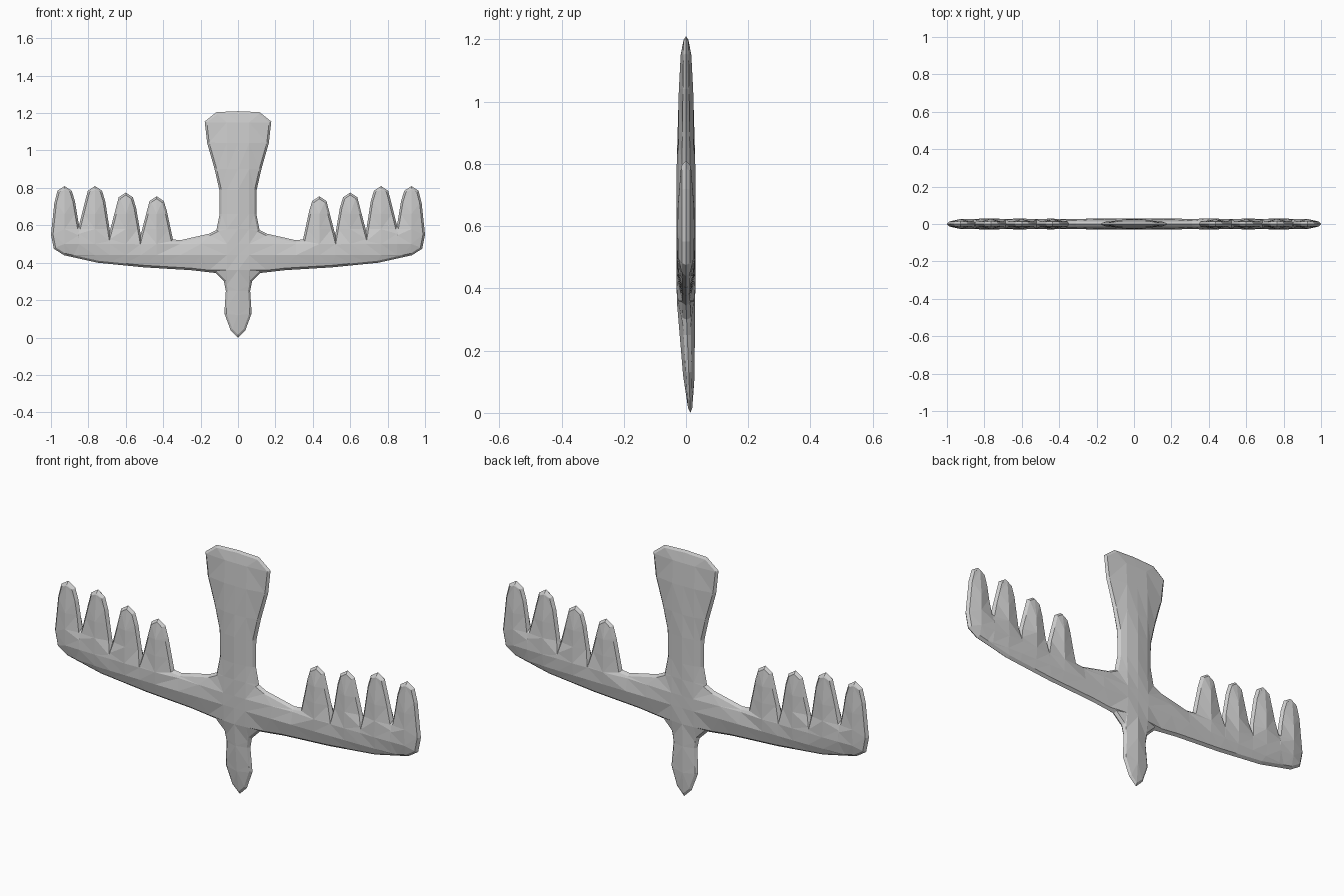
import bpy, bmesh
from mathutils import Vector, geometry

cube = bpy.data.objects.get("Cube")
if cube:
    bpy.data.objects.remove(cube, do_unlink=True)

grey = bpy.data.materials.new("light_grey")
grey.use_nodes = True
grey.diffuse_color = (0.6, 0.6, 0.6, 1)
grey.node_tree.nodes["Principled BSDF"].inputs["Base Color"].default_value = (0.6, 0.6, 0.6, 1)

# Outline pieces for the model's left half, from the top to the bottom
TAIL_FAN = [(0.115, 1.205), (0.178, 1.155), (0.165, 1.04), (0.125, 0.9),
            (0.1, 0.79), (0.098, 0.66), (0.115, 0.575)]
WING_TOP = [(0.155, 0.555), (0.31, 0.52), (0.348, 0.525)]
WING_EDGE = [(1, 0.55), (0.985, 0.475), (0.93, 0.44), (0.75, 0.4),
             (0.5, 0.375), (0.25, 0.36), (0.12, 0.345)]
NECK_HEAD = [(0.075, 0.3), (0.065, 0.25), (0.073, 0.13), (0.04, 0.04)]
# Feather centre, tip height and the notch after it
FEATHERS = [(0.435, 0.755, 0.55), (0.6, 0.775, 0.57), (0.765, 0.81, 0.6), (0.927, 0.81, None)]


def feather(cx, top, notch):
    points = [(cx - 0.055, top - 0.08), (cx - 0.038, top - 0.025), (cx, top),
              (cx + 0.038, top - 0.025), (cx + 0.055, top - 0.09)]
    if notch:
        points.append((cx + 0.085, notch))
    return points


def ramp(value, stops):
    """Piecewise linear interpolation."""
    for (a, fa), (b, fb) in zip(stops, stops[1:]):
        if value <= b:
            return fa + (fb - fa) * max(0, value - a) / (b - a)
    return stops[-1][1]


half = TAIL_FAN + WING_TOP
for f in FEATHERS:
    half += feather(*f)
half += WING_EDGE + NECK_HEAD
outline = [(0, 1.21)] + half + [(0, 0)] + [(-x, z) for x, z in reversed(half)]
loop = [Vector((x, 0, z)) for x, z in outline]


def rim_distance(p):
    best = 9
    for a, b in zip(loop, loop[1:] + loop[:1]):
        q, t = geometry.intersect_point_line(p, a, b)
        best = min(best, (a.lerp(b, min(1, max(0, t))) - p).length)
    return best


# Flat silhouette with two rim bands
bm = bmesh.new()
face = bm.faces.new([bm.verts.new(p) for p in loop])
for width in (0.011, 0.011):
    bmesh.ops.inset_region(bm, faces=[face], thickness=width, use_boundary=True, use_even_offset=True)

# Cross cuts give the surface its shallow facets
cuts = [((0, 0, z), (0, 0, 1)) for z in (0.12, 0.25, 0.36, 0.44, 0.5, 0.58, 0.66, 0.79, 0.9, 1.04, 1.15)]
for x in [0.06, 0.2, 0.31] + [f[0] for f in FEATHERS] + [f[0] + 0.085 for f in FEATHERS[:3]]:
    cuts += [((s * x, 0, 0), (1, 0, 0)) for s in (-1, 1)]
cuts.append(((0, 0, 0), (1, 0, 0)))
for co, normal in cuts:
    bmesh.ops.bisect_plane(bm, geom=bm.verts[:] + bm.edges[:] + bm.faces[:],
                           dist=0.0005, plane_co=co, plane_no=normal)
bmesh.ops.triangulate(bm, faces=bm.faces[:])

# Swell the sheet away from its rim, thinner towards the fan and the head
for v in bm.verts:
    swell = ramp(rim_distance(v.co), [(0, 0), (0.011, 0.013), (0.022, 0.019), (0.05, 0.025), (0.1, 0.03)])
    v.co.y = -swell * ramp(v.co.z, [(0, 0.5), (0.3, 1), (0.8, 1), (1.21, 0.6)])

# Matching back half, then the head leans slightly backwards
bmesh.ops.mirror(bm, geom=bm.verts[:] + bm.edges[:] + bm.faces[:], axis='Y', merge_dist=0.0001)
bmesh.ops.recalc_face_normals(bm, faces=bm.faces[:])
for v in bm.verts:
    v.co.y += ramp(v.co.z, [(0, 0.014), (0.35, 0)])

mesh = bpy.data.meshes.new("flat_bird")
bm.to_mesh(mesh)
bm.free()
mesh.materials.append(grey)
bpy.context.collection.objects.link(bpy.data.objects.new("flat_bird", mesh))
